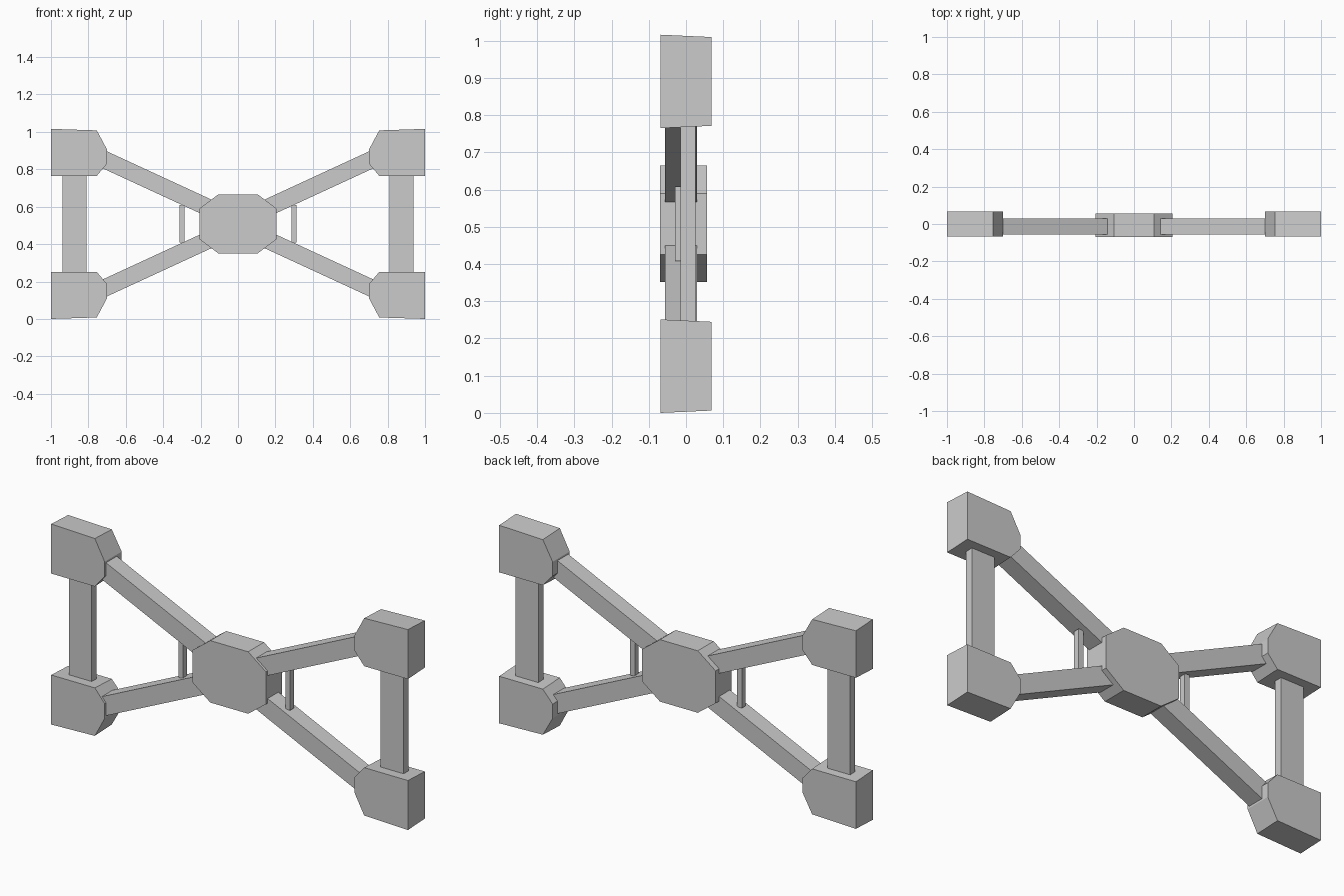
import bpy, bmesh, math
from mathutils import Vector

cube = bpy.data.objects.get("Cube")
if cube:
    bpy.data.objects.remove(cube)

MID = 0.508  # height of the horizontal mirror plane

grey = bpy.data.materials.new("light_grey")
grey.use_nodes = True
grey.diffuse_color = (0.6, 0.6, 0.6, 1)
grey.node_tree.nodes["Principled BSDF"].inputs["Base Color"].default_value = (0.6, 0.6, 0.6, 1)


def prism(name, profile, y0, y1, squash=1.0):
    """Extrude an x-z profile from y0 to y1, optionally flattening the back in z."""
    zs = [z for _, z in profile]
    zc = (min(zs) + max(zs)) / 2
    bm = bmesh.new()
    front = [bm.verts.new((x, y0, z)) for x, z in profile]
    back = [bm.verts.new((x, y1, zc + (z - zc) * squash)) for x, z in profile]
    bm.faces.new(front)
    bm.faces.new(back[::-1])
    n = len(profile)
    for i in range(n):
        j = (i + 1) % n
        bm.faces.new((front[i], back[i], back[j], front[j]))
    bmesh.ops.recalc_face_normals(bm, faces=bm.faces)
    mesh = bpy.data.meshes.new(name)
    bm.to_mesh(mesh)
    bm.free()
    mesh.materials.append(grey)
    obj = bpy.data.objects.new(name, mesh)
    bpy.context.collection.objects.link(obj)
    return obj


def bar(x0, x1):
    """Rectangle profile of a vertical bar between half-heights."""
    def rect(h):
        return [(x0, MID - h), (x1, MID - h), (x1, MID + h), (x0, MID + h)]
    return rect


# Central eight-sided hub
hub = [(0.106, 0.157), (0.206, 0.082)]
ring = hub + [(x, -z) for x, z in hub[::-1]]
ring += [(-x, -z) for x, z in ring]
prism("hub", [(x, MID + z) for x, z in ring], -0.07, 0.057)

# Corner block and diagonal beam outlines, relative to the mirror plane
block = [(1.0, 0.508), (0.755, 0.5), (0.70, 0.397), (0.70, 0.322),
         (0.755, 0.257), (1.0, 0.257)]
inner, outer = Vector((0.10, 0.06)), Vector((0.80, 0.383))
across = (outer - inner).orthogonal().normalized() * 0.046
beam = [inner + across, outer + across, outer - across, inner - across]

for sx, side in ((1, "left"), (-1, "right")):
    for sz, level in ((1, "upper"), (-1, "lower")):
        def place(outline):
            return [(sx * x, MID + sz * z) for x, z in outline]
        prism(f"{level}_{side}_corner_block", place(block), -0.068, 0.068, 0.95)
        prism(f"{level}_{side}_diagonal_beam", place(beam), -0.057, 0.029)

    # Wide outer post between the corner blocks, thin strut near the hub
    post = [(sx * x, z) for x, z in bar(0.81, 0.938)(0.30)]
    prism(f"{side}_outer_post", post, -0.015, 0.025)
    strut = [(sx * x, z) for x, z in bar(0.286, 0.313)(0.10)]
    prism(f"{side}_thin_strut", strut, -0.03, 0.0)
